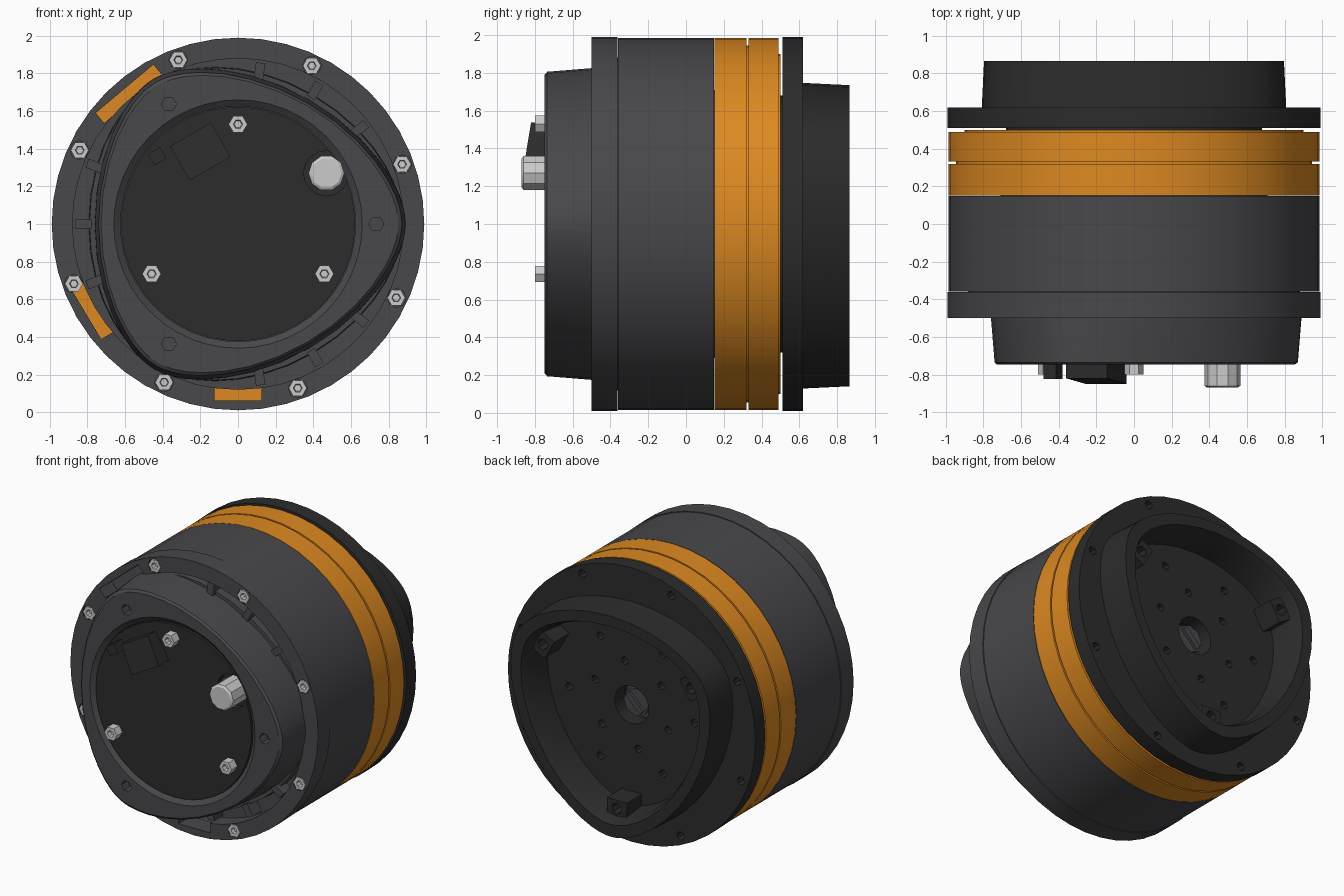
import bpy, bmesh
from math import sin, cos, radians, pi

if "Cube" in bpy.data.objects:
    bpy.data.objects.remove(bpy.data.objects["Cube"])


def material(name, rgb):
    m = bpy.data.materials.new(name)
    m.diffuse_color = (*rgb, 1)
    m.use_nodes = True
    m.node_tree.nodes["Principled BSDF"].inputs["Base Color"].default_value = m.diffuse_color
    return m


GREY = material("dark_grey", (0.065, 0.065, 0.072))
BLACK = material("near_black", (0.025, 0.025, 0.025))
ORANGE = material("orange", (0.72, 0.25, 0.015))
SILVER = material("silver", (0.55, 0.55, 0.55))


def finish(name, bm, mat):
    bmesh.ops.recalc_face_normals(bm, faces=bm.faces)
    me = bpy.data.meshes.new(name)
    bm.to_mesh(me)
    bm.free()
    if mat:
        me.materials.append(mat)
    ob = bpy.data.objects.new(name, me)
    bpy.context.collection.objects.link(ob)
    return ob


def loft(name, rings, mat, phase=0, n=48, centre=(0, 0), closed=False):
    """Rings of (radius, lobe, y) round the y axis; lobe > 0 gives a rounded triangle."""
    bm = bmesh.new()
    loops = []
    for r, a, y in rings:
        loop = []
        for i in range(n):
            t = 2 * pi * i / n
            h, d = r + a * cos(3 * (t - phase)), -3 * a * sin(3 * (t - phase))
            loop.append(bm.verts.new((centre[0] + h * cos(t) - d * sin(t), y,
                                      1 + centre[1] + h * sin(t) + d * cos(t))))
        loops.append(loop)
    pairs = list(zip(loops, loops[1:]))
    if closed:
        pairs.append((loops[-1], loops[0]))
    else:
        bm.faces.new(loops[0])
        bm.faces.new(loops[-1])
    for a, b in pairs:
        for i in range(n):
            j = (i + 1) % n
            bm.faces.new((a[i], a[j], b[j], b[i]))
    return finish(name, bm, mat)


def tube(name, r_in, r_out, y0, y1, mat):
    return loft(name, [(r_out, 0, y0), (r_out, 0, y1), (r_in, 0, y1), (r_in, 0, y0)],
                mat, closed=True)


def cyl(name, deg, dist, r, y0, y1, mat=None, n=8):
    c = (dist * cos(radians(deg)), dist * sin(radians(deg)))
    return loft(name, [(r, 0, y0), (r, 0, y1)], mat, n=n, centre=c)


def screw(name, deg, dist, r, y0, y1):
    c = (dist * cos(radians(deg)), dist * sin(radians(deg)))
    return loft(name, [(r, 0, y1), (r, 0, y0), (r * .5, 0, y0), (r * .4, 0, y0 + .03)],
                SILVER, n=6, centre=c)


def box(name, x, z, y, size, deg, mat=None):
    """Size is (along the angle, y, across the angle)."""
    bm = bmesh.new()
    bmesh.ops.create_cube(bm, size=1)
    bmesh.ops.scale(bm, vec=size, verts=bm.verts)
    ob = finish(name, bm, mat)
    ob.location = (x, y, 1 + z)
    ob.rotation_euler.y = -radians(deg)
    return ob


def polar_box(name, deg, r, y, size, mat=None):
    return box(name, r * cos(radians(deg)), r * sin(radians(deg)), y, size, deg, mat)


def cut(target, cutters):
    for c in cutters:
        m = target.modifiers.new("cut", 'BOOLEAN')
        m.operation, m.solver, m.object = 'DIFFERENCE', 'EXACT', c
        bpy.context.view_layer.objects.active = target
        bpy.ops.object.modifier_apply(modifier=m.name)
        bpy.data.objects.remove(c)


# Main housing: outer shell with screw seats and slots that show the orange ring
shell = tube("housing_shell", 0.88, 0.985, -0.36, 0.148, GREY)
front_ring = tube("housing_front_ring", 0.88, 0.99, -0.5, -0.362, GREY)
for part in (shell, front_ring):
    cut(part, [polar_box("slot", a, 0.903, -0.2, (0.07, 1.0, w))
               for a, w in ((130, 0.40), (211, 0.30), (270, 0.25))])
cut(front_ring, [cyl("seat", 20 + 45 * i, 0.93, 0.05, -0.6, -0.44) for i in range(8)])
for i in range(8):
    screw(f"ring_screw_{i}", 20 + 45 * i, 0.928, 0.048, -0.5, -0.42)
loft("housing_core", [(0.881, 0, -0.38), (0.881, 0, 0.14)], GREY)

# Stepped skirt and ribs around the front cap
loft("cap_skirt", [(0.835, 0.04, -0.37), (0.83, 0.04, -0.45)], GREY)
for i in range(3):
    for off in (-22, 0, 22):
        polar_box(f"rib_{i}_{off}", 60 + 120 * i + off, 0.82, -0.43, (0.09, 0.1, 0.05), GREY)

# Three-lobed front cap with recessed centre
cap = loft("front_cap", [(0.828, 0.065, -0.4), (0.825, 0.065, -0.5), (0.806, 0.065, -0.735),
                         (0.79, 0.062, -0.748), (0.66, 0, -0.748), (0.625, 0, -0.72),
                         (0.625, 0, -0.66)], GREY)
cut(cap, [cyl("dent", 120 * i, 0.735, 0.04, -0.8, -0.68, n=6) for i in range(3)])

# Cover plate with a notch for the round plug
cover = loft("front_cover", [(0.622, 0, -0.64), (0.622, 0, -0.735)], BLACK)
cut(cover, [cyl("notch", 29.9, 0.54, 0.12, -0.8, -0.69, n=16)])
for i in range(3):
    screw(f"cover_screw_{i}", 90 + 120 * i, 0.53, 0.05, -0.8, -0.72)
loft("round_plug", [(0.095, 0, -0.66), (0.095, 0, -0.86), (0.08, 0, -0.87)], SILVER,
     n=10, centre=(0.47, 0.27))

# Square connectors on the cover, the large one with a sloping face
socket = box("large_connector", -0.2, 0.385, -0.79, (0.25, 0.12, 0.21), 30, BLACK)
for v in socket.data.vertices:
    if v.co.y < 0 and v.co.z > 0:
        v.co.y += 0.03
box("small_connector", -0.43, 0.36, -0.77, (0.075, 0.11, 0.07), 30, BLACK)

# Orange rings around an inner core
tube("orange_ring_front", 0.7, 0.985, 0.152, 0.32, ORANGE)
tube("orange_ring_back", 0.7, 0.985, 0.332, 0.49, ORANGE)
tube("orange_spacer", 0.7, 0.945, 0.3, 0.35, ORANGE)
tube("orange_lip", 0.65, 0.9, 0.47, 0.5, ORANGE)
loft("inner_core", [(0.71, 0, 0.14), (0.71, 0, 0.48)], GREY)
loft("core_hub", [(0.68, 0, 0.47), (0.68, 0, 0.53), (0.14, 0, 0.53), (0.14, 0, 0.44)],
     BLACK)

# Rear flange with its hole pattern
flange = tube("rear_flange", 0.135, 0.99, 0.51, 0.62, BLACK)
holes = [cyl("hole", 20 + 45 * i, 0.93, 0.03, 0.56, 0.7) for i in range(8)]
holes += [cyl("hole", 60 * i + 20, 0.31, 0.028, 0.56, 0.7) for i in range(6)]
holes += [cyl("hole", 60 * i, 0.5, 0.028, 0.56, 0.7) for i in range(6)]
cut(flange, holes)

# Output shaft inside the centre hole
loft("output_shaft", [(0.10, 0, 0.42), (0.10, 0, 0.57)], GREY, n=8)
box("shaft_key", 0, 0, 0.575, (0.16, 0.03, 0.04), 45, GREY)

# Three-lobed rear wall, open to the back
loft("rear_wall", [(0.81, 0.062, 0.6), (0.797, 0.062, 0.865), (0.715, 0.055, 0.865),
                   (0.69, 0.05, 0.81), (0.67, 0.045, 0.6)],
     BLACK, phase=radians(-90), closed=True)

# Screw posts in the rear corners
for i in range(3):
    a = 30 + 120 * i
    post = polar_box(f"rear_post_{i}", a, 0.70, 0.70, (0.15, 0.18, 0.16), BLACK)
    cut(post, [cyl("post_hole", a, 0.685, 0.04, 0.7, 0.9)])

# Smooth the round sides, keep the edges crisp
bpy.ops.object.select_all(action='SELECT')
bpy.context.view_layer.objects.active = flange
bpy.ops.object.shade_smooth_by_angle(angle=radians(25))
